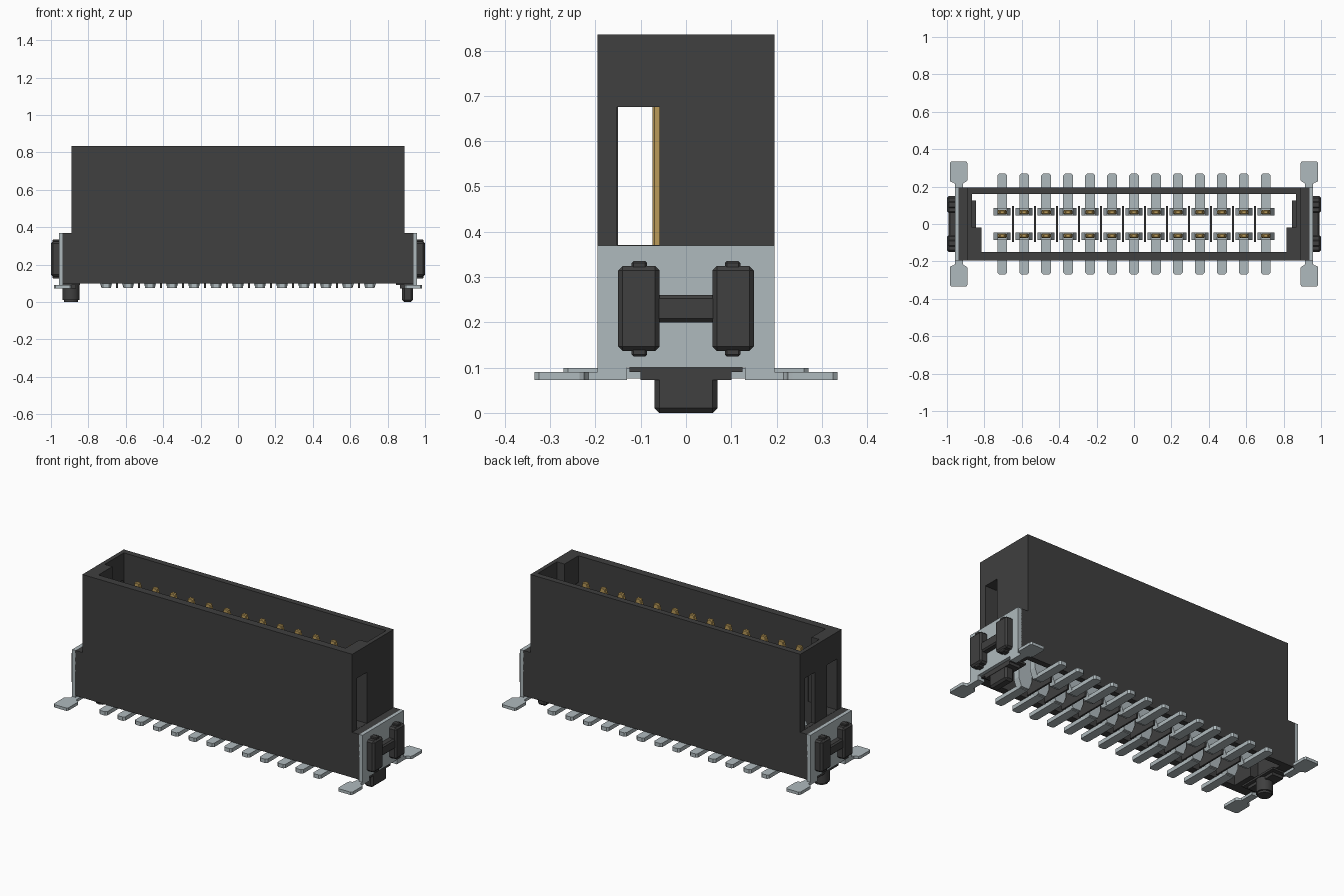
import bpy, bmesh, math
from mathutils import Vector

cube = bpy.data.objects.get("Cube")
if cube:
    bpy.data.objects.remove(cube, do_unlink=True)


def material(name, rgb, rough=0.6):
    m = bpy.data.materials.new(name)
    m.use_nodes = True
    m.diffuse_color = (*rgb, 1)
    b = m.node_tree.nodes["Principled BSDF"]
    b.inputs["Base Color"].default_value = (*rgb, 1)
    b.inputs["Roughness"].default_value = rough
    return m


BLACK = material("black plastic", (0.05, 0.05, 0.05))
SILVER = material("tinned metal", (0.43, 0.49, 0.51))
GOLD = material("gold plating", (0.50, 0.33, 0.10))


def prism(pts, axis, lo, hi):
    """Profile pts extruded along an axis; pts are the other two axes in xyz order."""
    return pts, axis, lo, hi


def box(x0, x1, y0, y1, z0, z1):
    return prism([(x0, y0), (x1, y0), (x1, y1), (x0, y1)], 2, z0, z1)


def build(name, prisms, mat, bevel=0.0, mirror=(False, False)):
    bm = bmesh.new()
    for pts, axis, lo, hi in prisms:
        rings = []
        for h in (lo, hi):
            ring = []
            for p in pts:
                c = list(p)
                c.insert(axis, h)
                ring.append(bm.verts.new(c))
            rings.append(ring)
        a, b = rings
        bm.faces.new(a[::-1])
        bm.faces.new(b)
        for i in range(len(a)):
            j = (i + 1) % len(a)
            bm.faces.new((a[i], a[j], b[j], b[i]))
    bmesh.ops.recalc_face_normals(bm, faces=bm.faces)
    if bevel:
        bmesh.ops.bevel(bm, geom=bm.edges[:], offset=bevel, segments=1,
                        affect='EDGES', clamp_overlap=True)
    me = bpy.data.meshes.new(name)
    bm.to_mesh(me)
    bm.free()
    me.materials.append(mat)
    ob = bpy.data.objects.new(name, me)
    bpy.context.collection.objects.link(ob)
    if any(mirror):
        m = ob.modifiers.new("mirror", 'MIRROR')
        m.use_axis = (mirror[0], mirror[1], False)
        m.use_mirror_merge = False
    return ob


def cut(ob, shape):
    cutter = build("cutter", [shape], BLACK)
    cutter.hide_render = True
    m = ob.modifiers.new("cut", 'BOOLEAN')
    m.operation = 'DIFFERENCE'
    m.solver = 'EXACT'
    m.object = cutter
    bpy.context.view_layer.objects.active = ob
    bpy.ops.object.modifier_apply(modifier=m.name)
    bpy.data.objects.remove(cutter, do_unlink=True)


# Shroud with stepped ends, keyed open cavity and side slots
housing = build("housing", [prism(
    [(-.937, .10), (.937, .10), (.937, .37), (.89, .37), (.89, .835),
     (-.89, .835), (-.89, .37), (-.937, .37)], 1, -.195, .195)], BLACK)
cavity = [(-.815, -.15), (.815, -.15), (.815, -.02), (.865, -.02),
          (.865, .16), (-.865, .16), (-.865, -.02), (-.815, -.02)]
cut(housing, prism(cavity, 2, 0, 1))
cut(housing, box(.70, 1.0, -.152, -.058, .371, .675))
cut(housing, box(-1.0, -.70, -.152, -.058, .371, .675))
cut(housing, box(-1.0, -.70, .058, .152, .371, .675))

# Contacts: gold blades, wide lower bodies, solder feet
PITCH = 0.1175
xs = [PITCH * i for i in range(-6, 7)]
ROWS = (False, True)
build("contact_blades", [prism(
    [(x - .025, .28), (x + .025, .28), (x + .025, .70), (x + .014, .74),
     (x - .014, .74), (x - .025, .70)], 1, .052, .074) for x in xs], GOLD, .004, ROWS)
build("contact_bodies", [prism(
    [(x - .026, .08), (x + .026, .08), (x + .045, .13), (x + .045, .25),
     (x + .026, .29), (x - .026, .29), (x - .045, .25), (x - .045, .13)],
    1, .046, .086) for x in xs], SILVER, 0, ROWS)
build("solder_feet", [prism(
    [(x - .026, .06), (x + .026, .06), (x + .026, .26), (x + .016, .27),
     (x - .016, .27), (x - .026, .26)], 2, .076, .099) for x in xs], SILVER, 0, ROWS)

# Thin insulating walls between neighbouring contacts
build("dividers", [box(x + PITCH / 2 - .005, x + PITCH / 2 + .005, -.095, .095, .075, .27)
                   for x in xs[:-1]], BLACK)

# Retention plates with a foot and solder tab on each side
BOTH = (True, True)
build("end_plates", [box(.935, .957, -.195, .195, .10, .37)], SILVER, 0, (True, False))
build("end_plate_legs", [box(.935, .957, .13, .195, .073, .101)], SILVER, 0, BOTH)
build("solder_tabs", [prism(
    [(.915, .13), (.957, .13), (.957, .215), (.967, .222), (.98, .225), (.985, .235),
     (.985, .325), (.977, .335), (.898, .335), (.89, .325), (.89, .235), (.898, .225),
     (.908, .222), (.915, .215)], 2, .073, .09)], SILVER, 0, BOTH)

# H-shaped locking bosses on the ends
build("boss_legs", [box(.94, 1.0, .058, .15, .137, .324)], BLACK, .010, BOTH)
build("boss_nubs", [box(.95, .992, .086, .12, .125, .335)], BLACK, .004, BOTH)
build("boss_bars", [box(.94, .992, -.07, .07, .20, .26)], BLACK, .008, (True, False))

# Peg bases and the two different locating pegs
build("peg_bases", [box(.845, .937, -.125, .125, .09, .102),
                    box(.865, .937, -.10, .10, .073, .092)], BLACK, 0, (True, False))
build("locating_peg_flat", [box(.878, .935, -.07, .07, 0, .10)], BLACK, .011)
ring = [(-.893 + .046 * math.cos(math.tau * i / 24), .046 * math.sin(math.tau * i / 24))
        for i in range(24)]
peg = build("locating_peg_round", [prism(ring, 2, 0, .10)], BLACK)
for v in peg.data.vertices:  # ring is split into a lower chamfer below
    v.co.z = max(v.co.z, .012)
build("locating_peg_round_tip", [prism(
    [(-.893 + (x + .893) * .8, y * .8) for x, y in ring], 2, 0, .012)], BLACK)
bpy.ops.object.select_all(action='DESELECT')
peg.select_set(True)
bpy.context.view_layer.objects.active = peg
bpy.ops.object.shade_smooth_by_angle(angle=math.radians(30))
